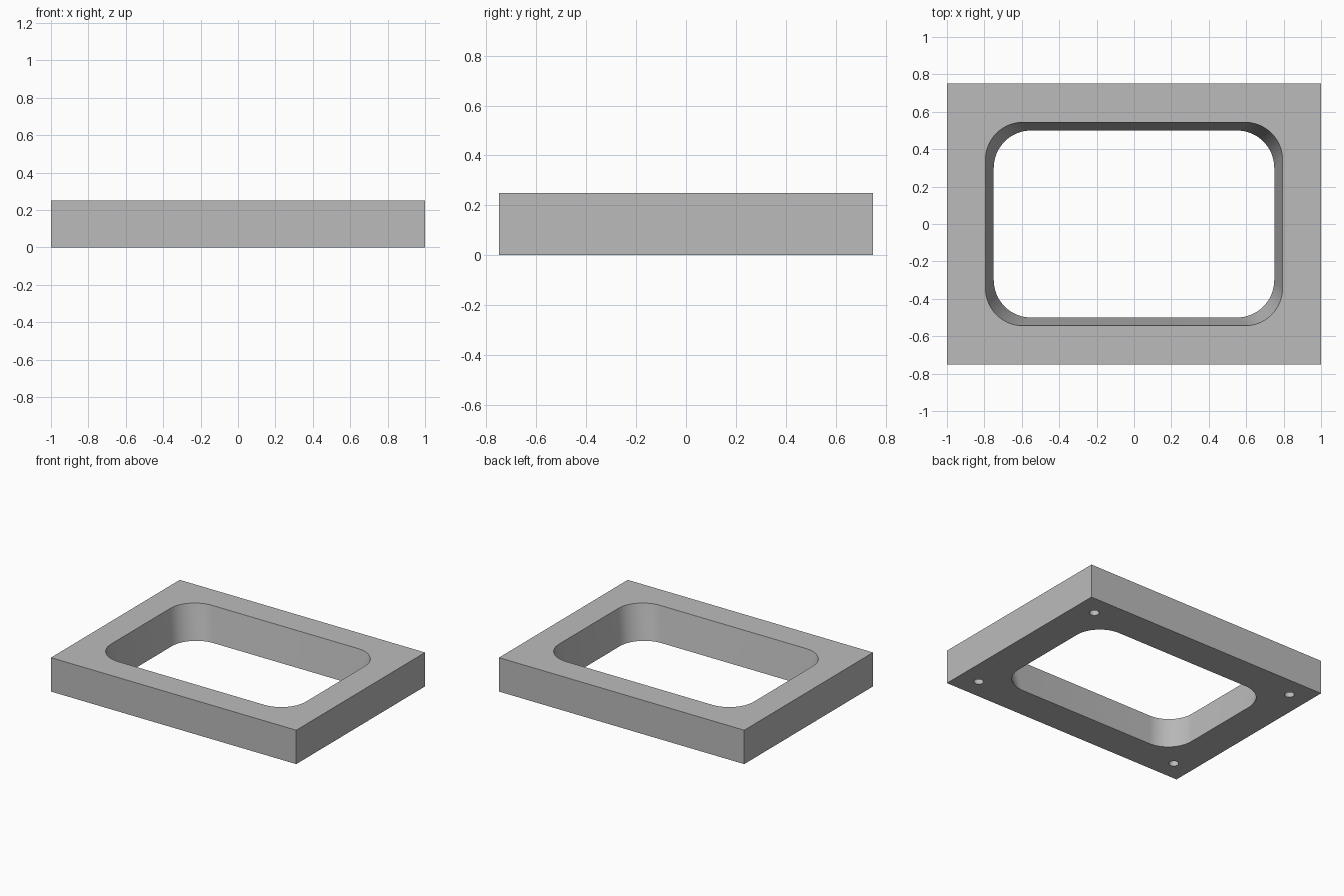
import bpy, bmesh
from math import radians, sin, cos, pi

if "Cube" in bpy.data.objects:
    bpy.data.objects.remove(bpy.data.objects["Cube"], do_unlink=True)

HEIGHT = 0.25
HOLE_INSET, HOLE_RADIUS, HOLE_DEPTH = 0.15, 0.033, 0.12

grey = bpy.data.materials.new("plain grey")
grey.use_nodes = True
colour = (0.5, 0.5, 0.5, 1)
grey.diffuse_color = colour
grey.node_tree.nodes["Principled BSDF"].inputs["Base Color"].default_value = colour


def make_object(name, bm):
    bmesh.ops.recalc_face_normals(bm, faces=bm.faces)
    mesh = bpy.data.meshes.new(name)
    bm.to_mesh(mesh)
    bm.free()
    mesh.materials.append(grey)
    obj = bpy.data.objects.new(name, mesh)
    bpy.context.collection.objects.link(obj)
    return obj


def rounded_loop(bm, hx, hy, z, radius=0.2, steps=16):
    """Ring of vertices round a rectangle with rounded corners."""
    ring = []
    for k, (sx, sy) in enumerate([(1, 1), (-1, 1), (-1, -1), (1, -1)]):
        for i in range(steps + 1):
            a = (k + i / steps) * pi / 2
            ring.append(bm.verts.new((sx * (hx - radius) + radius * cos(a),
                                      sy * (hy - radius) + radius * sin(a), z)))
    return ring


# Outer block
bm = bmesh.new()
bmesh.ops.create_cube(bm, size=1)
for v in bm.verts:
    v.co = (v.co.x * 2, v.co.y * 1.5, (v.co.z + 0.5) * HEIGHT)
frame = make_object("frame", bm)

# Tapered opening, extended past both faces at the same slope
bm = bmesh.new()
slope, extra = 0.044 / HEIGHT, 0.1
rings = []
for z in (-extra, HEIGHT + extra):
    rings.append(rounded_loop(bm, 0.75 + slope * z, 0.5 + slope * z, z))
low, high = rings
bm.faces.new(low)
bm.faces.new(high)
for i in range(len(low)):
    j = (i + 1) % len(low)
    bm.faces.new((low[i], low[j], high[j], high[i]))
cutters = [make_object("opening_cutter", bm)]

# Blind screw holes in the underside corners
bm = bmesh.new()
for sx in (-1, 1):
    for sy in (-1, 1):
        made = bmesh.ops.create_cone(bm, cap_ends=True, segments=32, radius1=HOLE_RADIUS,
                                     radius2=HOLE_RADIUS, depth=2 * HOLE_DEPTH)
        bmesh.ops.translate(bm, verts=made["verts"],
                            vec=(sx * (1 - HOLE_INSET), sy * (0.75 - HOLE_INSET), 0))
cutters.append(make_object("screw_hole_cutter", bm))

# Cut, then bake the result and drop the cutters
bpy.context.view_layer.objects.active = frame
for cutter in cutters:
    cutter.hide_render = True
    mod = frame.modifiers.new(cutter.name, "BOOLEAN")
    mod.operation = "DIFFERENCE"
    mod.solver = "EXACT"
    mod.object = cutter
    bpy.ops.object.modifier_apply(modifier=mod.name)
    bpy.data.objects.remove(cutter, do_unlink=True)

bpy.ops.object.select_all(action="DESELECT")
frame.select_set(True)
bpy.ops.object.shade_smooth_by_angle(angle=radians(30))
